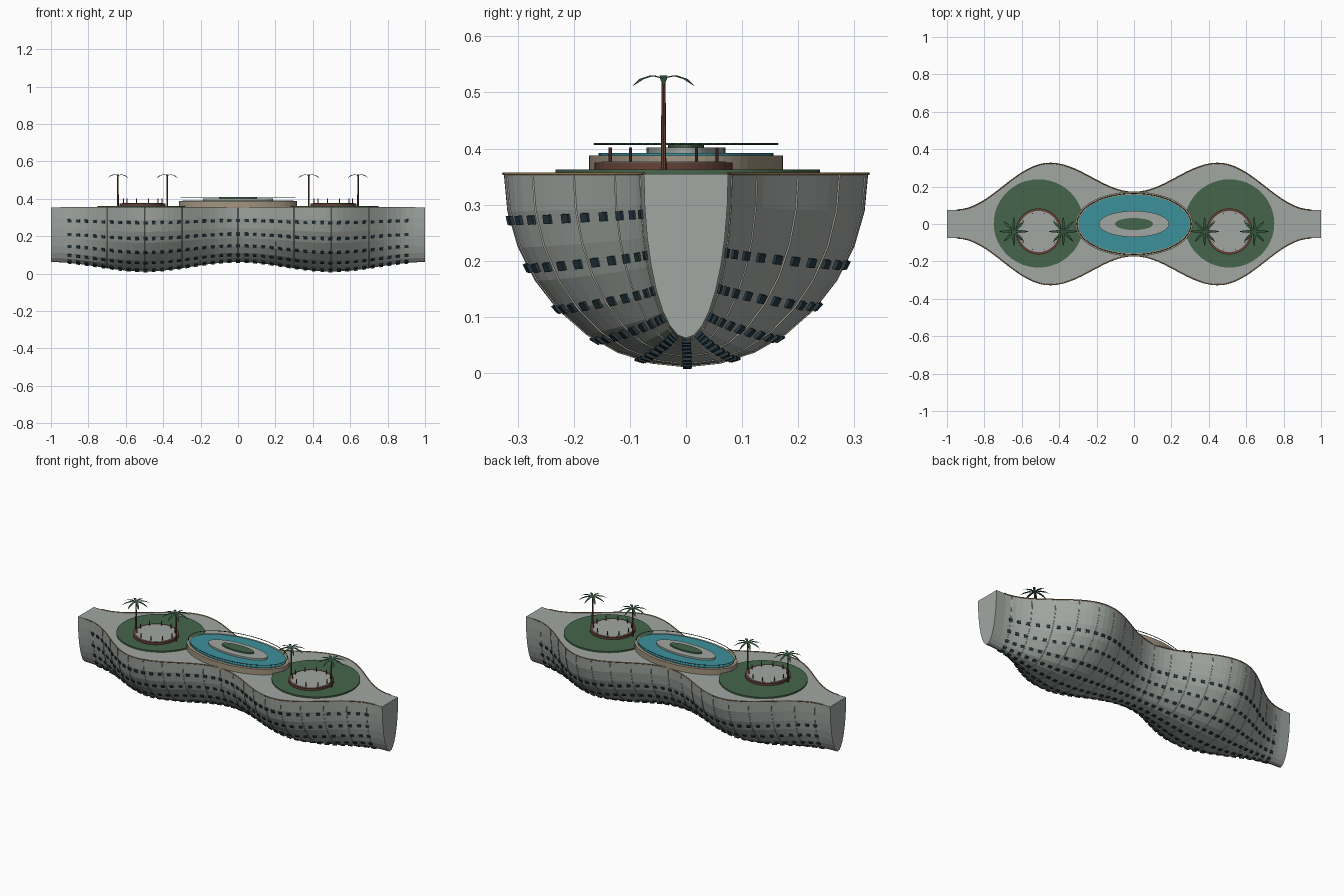
import bpy, bmesh
from math import sin, cos, pi, radians
from mathutils import Matrix, Vector

cube = bpy.data.objects.get("Cube")
if cube:
    bpy.data.objects.remove(cube, do_unlink=True)


def material(name, r, g, b):
    m = bpy.data.materials.new(name)
    m.use_nodes = True
    m.diffuse_color = (r, g, b, 1)
    m.node_tree.nodes["Principled BSDF"].inputs["Base Color"].default_value = (r, g, b, 1)
    return m


CONCRETE = material("concrete", .36, .39, .365)
LAWN = material("lawn green", .06, .13, .07)
WATER = material("pool teal", .045, .28, .33)
STONE = material("pale stone", .36, .30, .22)
WOOD = material("dark wood", .13, .055, .04)
GLASS = material("dark glass", .02, .04, .05)
TRIM = material("golden trim", .32, .20, .09)
RIB = material("light rib", .45, .43, .37)
LEAF = material("palm green", .03, .09, .045)

DECK = .355


def add(name, bm, mat):
    bmesh.ops.recalc_face_normals(bm, faces=bm.faces)
    me = bpy.data.meshes.new(name)
    bm.to_mesh(me)
    bm.free()
    me.materials.append(mat)
    ob = bpy.data.objects.new(name, me)
    bpy.context.collection.objects.link(ob)
    return ob


def disc(name, x, y, rx, ry, z0, z1, mat, sides=48):
    """Upright elliptical slab between two heights."""
    bm = bmesh.new()
    place = Matrix.Translation((x, y, (z0 + z1) / 2)) @ Matrix.Diagonal((rx, ry, z1 - z0, 1))
    bmesh.ops.create_cone(bm, cap_ends=True, segments=sides, radius1=1, radius2=1,
                          depth=1, matrix=place)
    return add(name, bm, mat)


def tube(name, points, radius, mat, closed=False):
    cu = bpy.data.curves.new(name, "CURVE")
    cu.dimensions = "3D"
    cu.bevel_depth = radius
    cu.bevel_resolution = 1
    sp = cu.splines.new("POLY")
    sp.points.add(len(points) - 1)
    for p, co in zip(sp.points, points):
        p.co = (*co, 1)
    sp.use_cyclic_u = closed
    cu.materials.append(mat)
    ob = bpy.data.objects.new(name, cu)
    bpy.context.collection.objects.link(ob)
    return ob


def half_width(x):
    a = abs(x)
    if a > .45:
        t = min((a - .45) / .5, 1)
        return .075 + .125 * (1 + cos(pi * t))
    return .17 + .0775 * (1 - cos(pi * a / .45))


def hull_point(x, angle):
    """Point on the hull; angle runs from the front edge under to the back edge."""
    depth = .293 + .05 * sin(pi * x) ** 2
    return Vector((x, -half_width(x) * cos(angle), DECK - depth * sin(angle)))


# Wavy hull, lofted from half ellipses, with deck and end walls
STATIONS, ROWS = 64, 16
bm = bmesh.new()
rings = []
for i in range(STATIONS + 1):
    x = -1 + 2 * i / STATIONS
    rings.append([bm.verts.new(hull_point(x, pi * j / ROWS)) for j in range(ROWS + 1)])
for a, b in zip(rings, rings[1:]):
    for j in range(ROWS):
        bm.faces.new((a[j], b[j], b[j + 1], a[j + 1]))
    bm.faces.new((a[0], a[-1], b[-1], b[0]))
bm.faces.new(rings[0])
bm.faces.new(rings[-1])
add("hull", bm, CONCRETE)

# Thin ribs wrapped around the hull
for i in range(-9, 10):
    tube("hull_rib", [hull_point(i / 10, pi * j / ROWS) for j in range(ROWS + 1)], .0022, RIB)

# Trim along both deck edges
for side, edge in (("front", 0), ("back", pi)):
    tube(side + "_deck_trim",
         [hull_point(-.95 + 1.9 * i / 60, edge) for i in range(61)], .003, TRIM)

# Rows of windows following the hull surface
bm = bmesh.new()
for row in range(10):
    angle = radians(14 + 15.3 * row)
    for i in range(-20, 21):
        x = i * .045
        along = (hull_point(x + .01, angle) - hull_point(x - .01, angle)).normalized()
        up = hull_point(x, angle - .02) - hull_point(x, angle + .02)
        out = along.cross(up).normalized()
        up = out.cross(along)
        frame = Matrix((along, up, out)).transposed().to_4x4()
        size = Matrix.Diagonal((.02, .016, .009, 1))
        place = Matrix.Translation(hull_point(x, angle)) @ frame @ size
        bmesh.ops.create_cube(bm, size=1, matrix=place)
add("windows", bm, GLASS)

# Raised central pool with island and rail
disc("pool_wall", 0, 0, .315, .173, DECK - .005, .388, STONE, 64)
disc("pool_water", 0, 0, .298, .156, .385, .392, WATER, 64)
disc("pool_island", 0, 0, .188, .07, .388, .402, CONCRETE)
disc("island_planting", 0, 0, .102, .032, .40, .41, LAWN)
tube("pool_rail", [(.305 * cos(2 * pi * k / 64), .163 * sin(2 * pi * k / 64), .408)
                   for k in range(64)], .0018, LEAF, True)


def palm(x, y):
    bm = bmesh.new()
    bmesh.ops.create_cone(bm, cap_ends=True, segments=8, radius1=.005, radius2=.0035,
                          depth=.165, matrix=Matrix.Translation((x, y, .4435)))
    add("palm_trunk", bm, WOOD)
    # Drooping fronds: distance, height, half width
    frond = ((0, 0, .003), (.028, .005, .007), (.055, -.001, .006), (.077, -.013, .001))
    bm = bmesh.new()
    for k in range(8):
        turn = Matrix.Translation((x, y, .525)) @ Matrix.Rotation(k * pi / 4, 4, "Z")
        pairs = [[bm.verts.new(turn @ Vector((d, s * w, h))) for s in (-1, 1)]
                 for d, h, w in frond]
        for a, b in zip(pairs, pairs[1:]):
            bm.faces.new((a[0], b[0], b[1], a[1]))
    add("palm_fronds", bm, LEAF)


# Round gardens with terrace, posts and palms, one on each side
for side in (-1, 1):
    cx, cy = side * .51, -.04
    disc("garden_lawn", cx, .003, .24, .236, DECK - .004, .363, LAWN)
    disc("terrace_ring", cx, cy, .123, .123, .36, .375, WOOD)
    disc("terrace_floor", cx, cy, .11, .11, .37, .3765, CONCRETE)
    for k in range(10):
        a = 2 * pi * k / 10
        disc("terrace_post", cx + .103 * cos(a), cy + .1 * sin(a), .0028, .0028,
             .37, .402, WOOD, 8)
    for offset in (-.132, .132):
        palm(cx + offset, cy)
